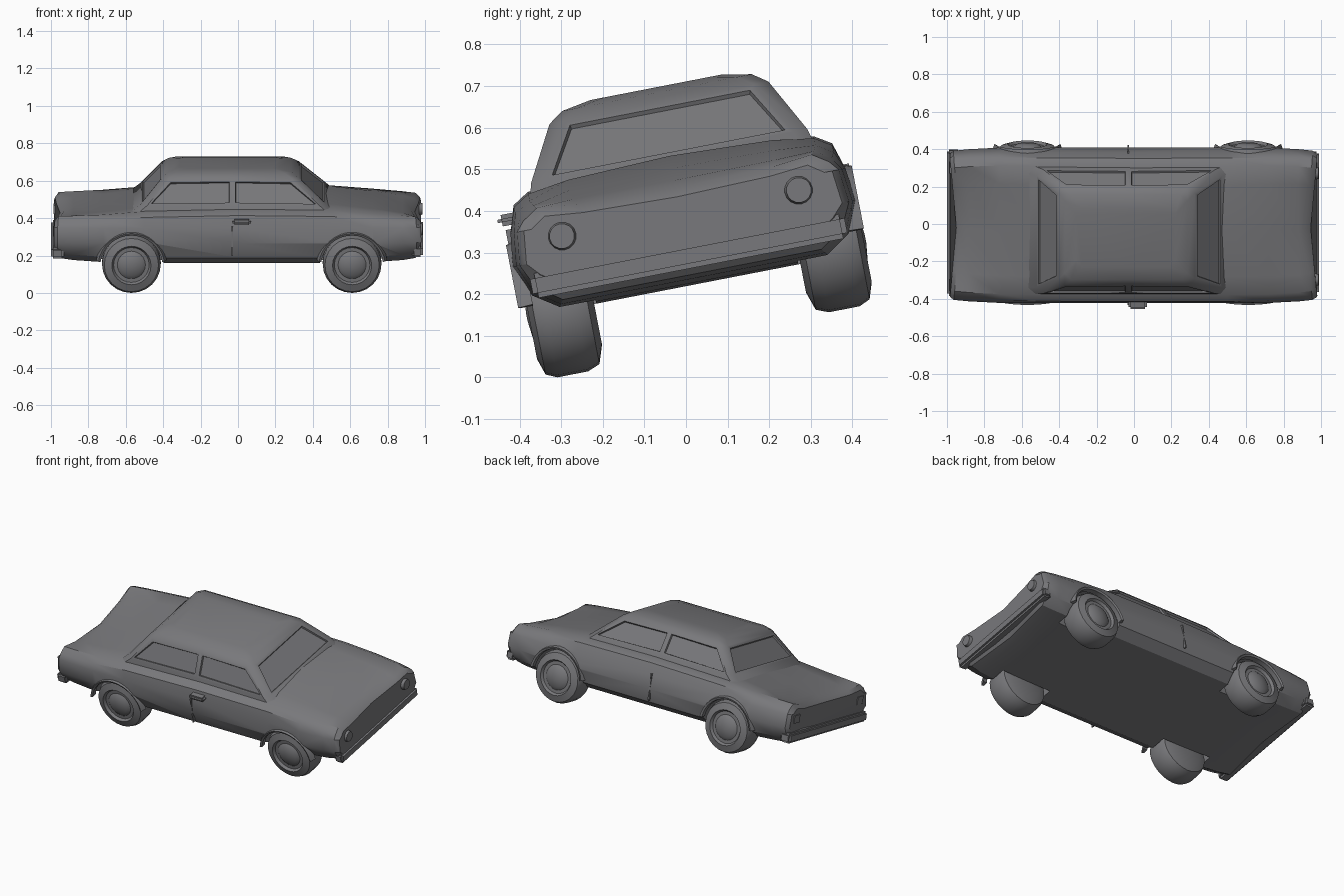
import bpy, bmesh, math
from mathutils import Matrix, Vector

if "Cube" in bpy.data.objects:
    bpy.data.objects.remove(bpy.data.objects["Cube"])

# Whole car leans sideways about its long axis; built upright, then rolled
ROLL = Matrix.Rotation(math.radians(11), 4, 'X') @ Matrix.Translation((0, 0.062, 0))

grey = bpy.data.materials.new("grey")
grey.diffuse_color = (0.19, 0.19, 0.2, 1)
grey.use_nodes = True
grey.node_tree.nodes["Principled BSDF"].inputs["Base Color"].default_value = grey.diffuse_color


def finish(name, bm):
    bmesh.ops.recalc_face_normals(bm, faces=bm.faces)
    me = bpy.data.meshes.new(name)
    bm.to_mesh(me)
    bm.free()
    me.materials.append(grey)
    ob = bpy.data.objects.new(name, me)
    bpy.context.collection.objects.link(ob)
    ob.matrix_world = ROLL
    return ob


def loft(bm, rings, caps=True):
    vs = [[bm.verts.new(p) for p in r] for r in rings]
    n = len(vs[0])
    bands = [[bm.faces.new((a[i], a[(i + 1) % n], b[(i + 1) % n], b[i])) for i in range(n)]
             for a, b in zip(vs, vs[1:])]
    if caps:
        bm.faces.new(vs[0])
        bm.faces.new(vs[-1])
    return bands


def lathe(name, profile, centre, side, steps=24):
    """Spin (radius, depth) points about the axle; depth points outwards."""
    bm = bmesh.new()
    rings = [[Vector(centre) + Vector((r * math.cos(t), side * d, r * math.sin(t)))
              for t in (2 * math.pi * k / steps for k in range(steps))] for r, d in profile]
    loft(bm, rings)
    return finish(name, bm)


def box(name, lo, hi, bevel=0.012):
    bm = bmesh.new()
    lo, hi = Vector(lo), Vector(hi)
    bmesh.ops.create_cube(bm, size=1, matrix=Matrix.Translation((lo + hi) / 2)
                          @ Matrix.Diagonal((*(hi - lo), 1)))
    if bevel:
        bmesh.ops.bevel(bm, geom=bm.edges[:], offset=bevel, segments=2, affect='EDGES')
    return finish(name, bm)


# Lower body: cross sections along the length
# x, width scale, bottom, shoulder height, deck centre height
stations = [(-0.985, 0.92, 0.27, 0.445, 0.42), (-0.965, 0.96, 0.24, 0.472, 0.435),
            (-0.88, 0.98, 0.23, 0.475, 0.455), (-0.72, 1, 0.22, 0.482, 0.475),
            (-0.5, 1, 0.215, 0.50, 0.51), (0, 1, 0.215, 0.51, 0.52),
            (0.5, 1, 0.215, 0.505, 0.53), (0.72, 1, 0.22, 0.488, 0.50),
            (0.88, 0.98, 0.23, 0.475, 0.47), (0.955, 0.96, 0.24, 0.468, 0.45),
            (0.98, 0.92, 0.27, 0.445, 0.43)]
rings = []
for x, s, b, e, c in stations:
    half = [(0.2, b), (0.33, b), (0.39, b + 0.04), (0.42, 0.34), (0.41, 0.42),
            (0.39, e - 0.025), (0.35, e), (0.25, e * 0.4 + c * 0.6)]
    pts = [(0, b)] + half + [(0, c)] + [(-y, z) for y, z in reversed(half)]
    # ends are slightly hollow in the middle
    dent = 0.035 * (abs(x) > 0.94) * math.copysign(1, x)
    rings.append([(x - dent * (1 - abs(y) / 0.42), s * y, z) for y, z in pts])
bm = bmesh.new()
loft(bm, rings)
body = finish("body", bm)

# Wheels, wheel wells and arch lips
tyre = [(0.01, -0.085), (0.10, -0.085), (0.145, -0.07), (0.157, -0.04), (0.157, 0.035),
        (0.145, 0.062), (0.105, 0.075), (0.095, 0.06), (0.075, 0.06), (0.055, 0.075), (0.01, 0.08)]
for end, x in (("rear", -0.57), ("front", 0.61)):
    for side, y, z in ((-1, -0.33, 0.216), (1, 0.345, 0.245)):
        tag = end + ("_right" if side < 0 else "_left")
        well = lathe(tag + "_well_cutter", [(0.172, -0.09), (0.172, 0.2)], (x, y, z), side)
        well.hide_render = True
        well.hide_set(True)
        mod = body.modifiers.new("wheel_well", 'BOOLEAN')
        mod.operation, mod.solver, mod.object = 'DIFFERENCE', 'EXACT', well
        lathe(tag + "_wheel", tyre, (x, y, z), side)
        bm = bmesh.new()
        arc = []
        for k in range(17):
            t = math.radians(8 + 164 * k / 16)
            arc.append([(x + r * math.cos(t), side * d, z + r * math.sin(t))
                        for r, d in ((0.166, 0.39), (0.166, 0.42), (0.178, 0.426), (0.19, 0.39))])
        loft(bm, arc)
        finish(tag + "_arch_lip", bm)
bpy.context.view_layer.objects.active = body
for mod in list(body.modifiers):
    bpy.ops.object.modifier_apply(modifier=mod.name)

# Cabin: stacked outlines, with the glass faces sunk into the sides
layers = [(0.45, -0.62, 0.56, 0.36), (0.53, -0.52, 0.47, 0.338), (0.66, -0.405, 0.325, 0.268),
          (0.685, -0.37, 0.285, 0.232), (0.698, -0.31, 0.22, 0.16)]
rings = []
for z, xr, xf, h in layers:
    c = 0.035
    near = [(xf, -h + c), (xf - c, -h), (-0.03, -h), (xr + c, -h), (xr, -h + c)]
    rings.append([(x, y, z) for x, y in near + [(x, -y) for x, y in reversed(near)]])
bm = bmesh.new()
bands = loft(bm, rings)
bmesh.ops.recalc_face_normals(bm, faces=bm.faces)
glass = [f for f in bands[1] if f.calc_area() > 0.03]
bmesh.ops.inset_individual(bm, faces=glass, thickness=0.022, depth=0)
bmesh.ops.inset_individual(bm, faces=glass, thickness=0.004, depth=-0.01)
finish("cabin", bm)

# Bumpers and lamps at both ends
box("front_bumper", (0.93, -0.385, 0.255), (0.988, 0.385, 0.315))
box("rear_bumper", (-1.0, -0.395, 0.25), (-0.93, 0.395, 0.31))
for side, tag in ((-1, "right"), (1, "left")):
    bm = bmesh.new()
    bmesh.ops.create_cone(bm, cap_ends=True, segments=16, radius1=0.042, radius2=0.03, depth=0.05,
                          matrix=Matrix.Translation((0.962, side * 0.29, 0.39))
                          @ Matrix.Rotation(math.pi / 2, 4, 'Y'))
    finish(tag + "_headlight", bm)
    box(tag + "_tail_light", (-0.987, side * 0.32 - 0.04, 0.35), (-0.94, side * 0.32 + 0.04, 0.42))
    # Door edge strip and handle
    box(tag + "_door_edge", (-0.034, side * 0.412 - 0.008, 0.27), (-0.026, side * 0.412 + 0.008, 0.43), 0)

# Single side mirror
box("side_mirror", (-0.03, -0.435, 0.44), (0.07, -0.37, 0.468), 0.01)

# Smooth shading with crisp creases
for ob in bpy.context.collection.objects:
    if not ob.hide_render:
        ob.select_set(True)
bpy.ops.object.shade_smooth_by_angle(angle=math.radians(32))
